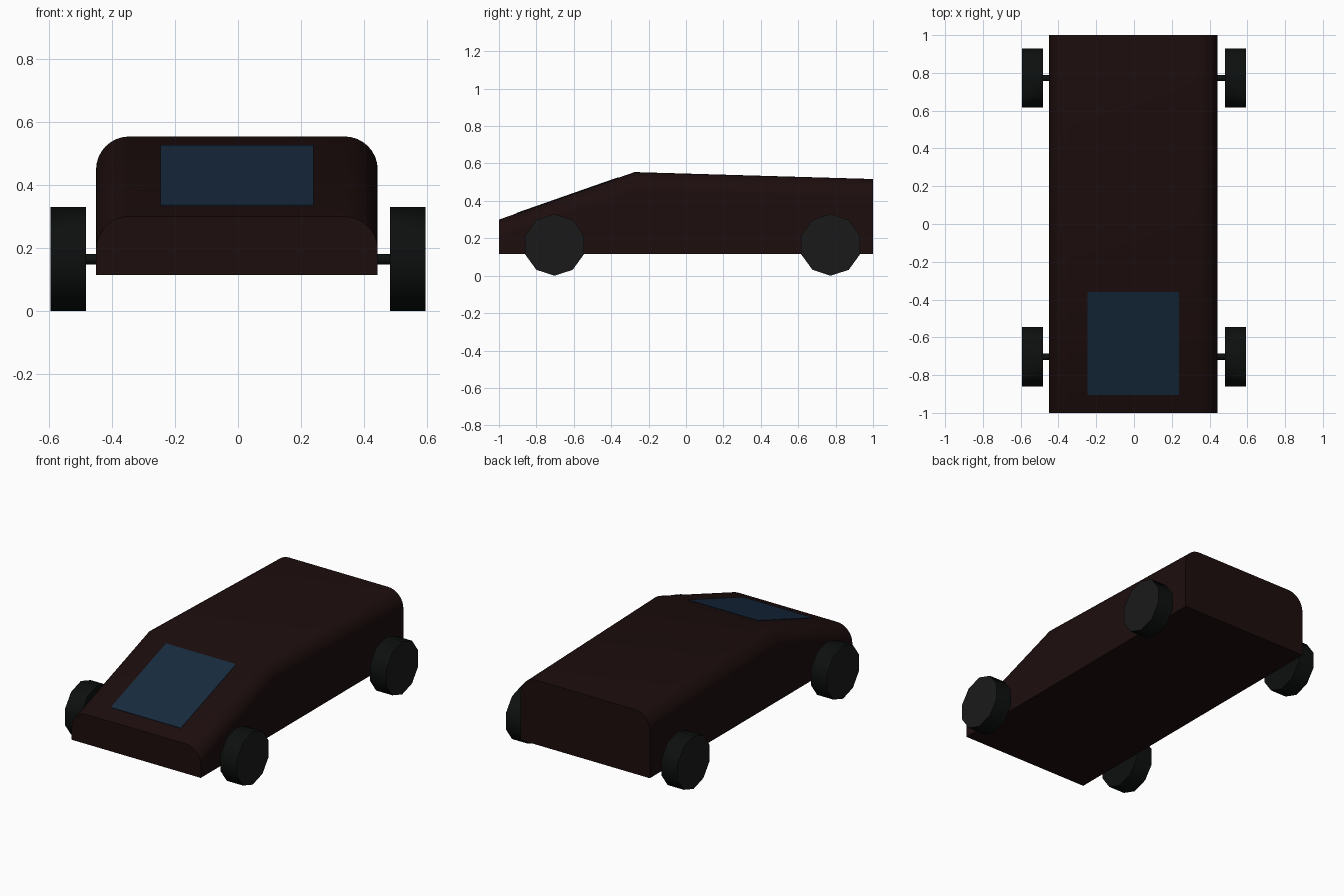
import bpy, bmesh
from math import sin, cos, pi, radians

if "Cube" in bpy.data.objects:
    bpy.data.objects.remove(bpy.data.objects["Cube"])


def material(name, rgb):
    m = bpy.data.materials.new(name)
    m.diffuse_color = (*rgb, 1)
    m.use_nodes = True
    m.node_tree.nodes["Principled BSDF"].inputs["Base Color"].default_value = m.diffuse_color
    return m


PAINT = material("dark_paint", (0.012, 0.004, 0.004))
GLASS = material("blue_glass", (0.009, 0.024, 0.05))
RUBBER = material("black_rubber", (0.004, 0.005, 0.005))
HUB = material("dark_grey_hub", (0.010, 0.010, 0.010))


def loft(name, rings, mats, angle, hub_cap=None):
    """Skin equal-length rings of points and cap both ends."""
    bm = bmesh.new()
    rows = [[bm.verts.new(p) for p in ring] for ring in rings]
    n = len(rows[0])
    for a, b in zip(rows, rows[1:]):
        for i in range(n):
            j = (i + 1) % n
            bm.faces.new((a[i], a[j], b[j], b[i]))
    bm.faces.new(rows[0])
    last = bm.faces.new(rows[-1])
    if hub_cap:
        bmesh.ops.inset_region(bm, faces=[last], thickness=hub_cap)
        last.material_index = 1
    bmesh.ops.recalc_face_normals(bm, faces=bm.faces)
    mesh = bpy.data.meshes.new(name)
    bm.to_mesh(mesh)
    bm.free()
    ob = bpy.data.objects.new(name, mesh)
    bpy.context.collection.objects.link(ob)
    for m in mats:
        mesh.materials.append(m)
    bpy.ops.object.select_all(action='DESELECT')
    ob.select_set(True)
    bpy.context.view_layer.objects.active = ob
    bpy.ops.object.shade_smooth_by_angle(angle=radians(angle))
    return ob


# body: square-bottomed section with rounded shoulders, swept nose to tail
X0, X1, FLOOR, R, SEG = -0.45, 0.443, 0.115, 0.105, 8


def section(y, top):
    arc = [i * pi / 2 / SEG for i in range(SEG + 1)]
    pts = [(X0, y, FLOOR), (X1, y, FLOOR)]
    pts += [(X1 - R + R * cos(a), y, top - R + R * sin(a)) for a in arc]
    pts += [(X0 + R - R * sin(a), y, top - R + R * cos(a)) for a in arc]
    return pts


loft("body", [section(-1, 0.30), section(-0.275, 0.554), section(1, 0.517)],
     [PAINT], 30)


# windscreen: thin panel lying on the sloping nose
def slope(y):
    return 0.30 + (y + 1) * 0.254 / 0.725


ya, yb = -0.905, -0.36
loft("windscreen",
     [[(x, y, slope(y) + dz) for x, y in
       ((-0.246, ya), (0.239, ya), (0.239, yb), (-0.246, yb))]
      for dz in (-0.004, 0.003)], [GLASS], 20)


# wheels and axles
def circle(x, y, z, r, n):
    return [(x, y + r * cos(pi / 2 + 2 * pi * i / n),
             z + r * sin(pi / 2 + 2 * pi * i / n)) for i in range(n)]


WHEEL_R = 0.165
for end, y in (("front", -0.703), ("rear", 0.773)):
    loft(end + "_axle", [circle(x, y, WHEEL_R, 0.017, 12) for x in (-0.5, 0.5)],
         [RUBBER], 40)
    for side, s in (("left", -1), ("right", 1)):
        loft(f"{end}_{side}_wheel",
             [circle(s * x, y, WHEEL_R, WHEEL_R, 10) for x in (0.482, 0.594)],
             [RUBBER, HUB], 40, hub_cap=0.043)
